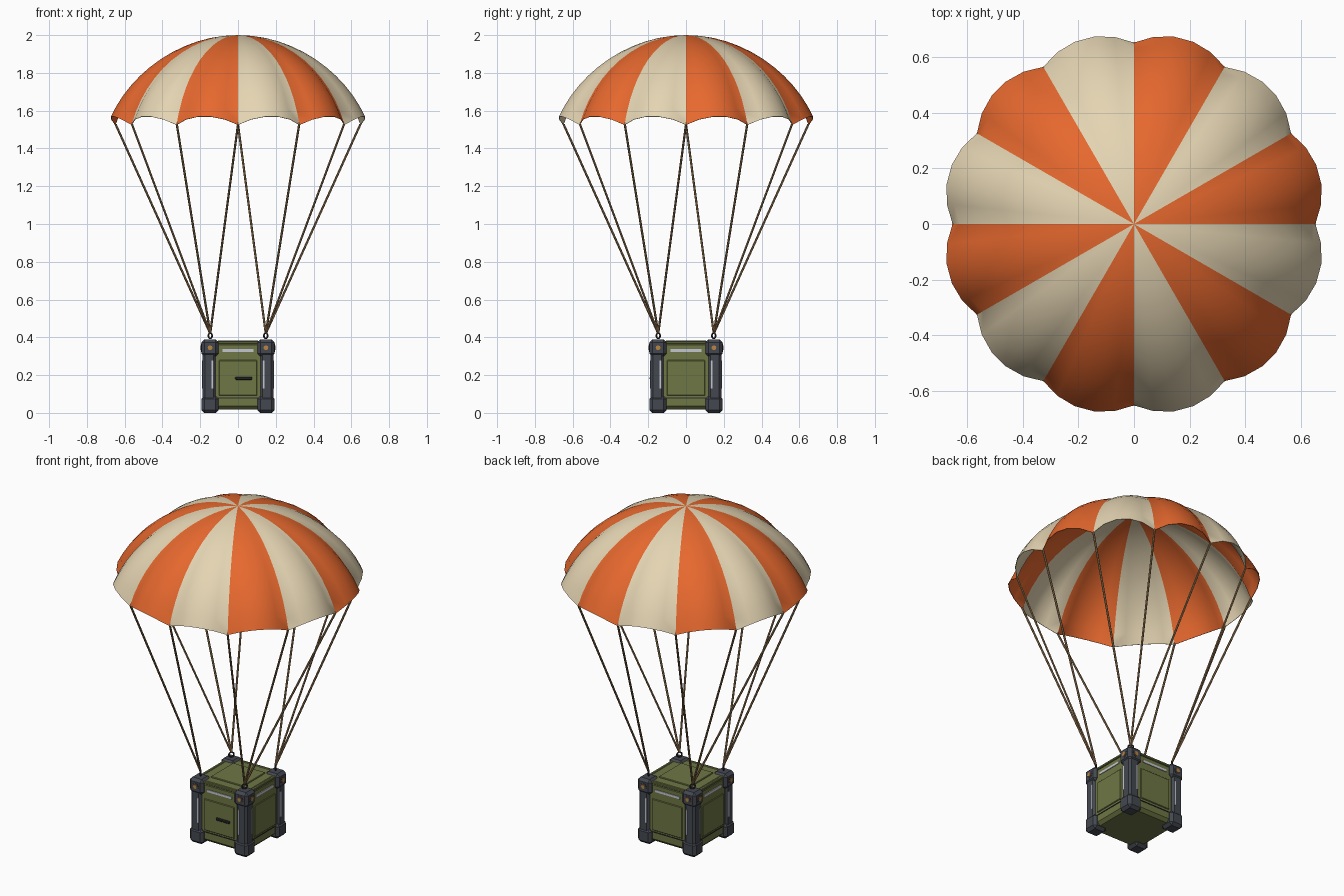
import bpy, bmesh, math
from mathutils import Matrix, Vector

if "Cube" in bpy.data.objects:
    bpy.data.objects.remove(bpy.data.objects["Cube"])


def material(name, r, g, b):
    lin = lambda c: (c / 255 / 12.92) if c < 11 else ((c / 255 + 0.055) / 1.055) ** 2.4
    m = bpy.data.materials.new(name)
    m.diffuse_color = (lin(r), lin(g), lin(b), 1)
    m.use_nodes = True
    m.node_tree.nodes["Principled BSDF"].inputs["Base Color"].default_value = m.diffuse_color
    return m


ORANGE = material("orange cloth", 230, 104, 46)
CREAM = material("cream cloth", 228, 212, 178)
ROPE = material("brown rope", 146, 116, 80)
GREEN = material("olive green", 110, 118, 68)
GREY = material("dark grey metal", 68, 72, 80)
BLACK = material("near black", 42, 43, 47)
SILVER = material("silver strip", 196, 200, 208)
BRONZE = material("bronze bolt", 186, 130, 66)


def smooth_shade(ob, degrees):
    bpy.ops.object.select_all(action='DESELECT')
    ob.select_set(True)
    bpy.context.view_layer.objects.active = ob
    bpy.ops.object.shade_smooth_by_angle(angle=math.radians(degrees))


def finish(bm, name, mats):
    bmesh.ops.recalc_face_normals(bm, faces=bm.faces)
    me = bpy.data.meshes.new(name)
    bm.to_mesh(me)
    bm.free()
    for m in mats:
        me.materials.append(m)
    ob = bpy.data.objects.new(name, me)
    bpy.context.collection.objects.link(ob)
    return ob


def box(name, mat, centre, size, bevel=0.0, turn=0):
    """Bevelled box, turned by quarter turns about the z axis."""
    bm = bmesh.new()
    bmesh.ops.create_cube(bm, size=1)
    bmesh.ops.scale(bm, vec=size, verts=bm.verts)
    if bevel:
        bmesh.ops.bevel(bm, geom=bm.edges[:], offset=bevel, segments=1, affect='EDGES')
    bmesh.ops.translate(bm, vec=centre, verts=bm.verts)
    bmesh.ops.rotate(bm, matrix=Matrix.Rotation(turn * math.pi / 2, 3, 'Z'), verts=bm.verts)
    return finish(bm, name, [mat])


def rod(name, mat, a, b, radius, sides):
    a, b = Vector(a), Vector(b)
    d = b - a
    bm = bmesh.new()
    bmesh.ops.create_cone(bm, cap_ends=True, segments=sides, radius1=radius, radius2=radius,
                          depth=d.length,
                          matrix=Matrix.Translation((a + b) / 2) @ d.to_track_quat('Z', 'Y').to_matrix().to_4x4())
    return finish(bm, name, [mat])


# Canopy: spherical cap of 12 billowed gores with a scalloped hem, as a thin closed shell
GORES, SEGS, RINGS, R, THICK = 12, 5, 12, 0.684, 0.003
n = GORES * SEGS
bm = bmesh.new()


def cloth_layer(inset):
    apex = bm.verts.new((0, 0, 2.0 - inset))
    rows = []
    for j in range(1, RINGS + 1):
        t = j / RINGS
        th = t * math.radians(72.2)
        row = []
        for i in range(n):
            u = (i % SEGS) / SEGS
            bulge = 4 * u * (1 - u)
            a = i * 2 * math.pi / n
            r = (R - inset) * math.sin(th) + 0.038 * bulge * t ** 1.5
            z = 2.0 - R + (R - inset) * math.cos(th) + 0.045 * bulge * t ** 3
            row.append(bm.verts.new((r * math.cos(a), r * math.sin(a), z)))
        rows.append(row)
    for i in range(n):
        k = (i + 1) % n
        stripe = (i // SEGS) % 2
        bm.faces.new((apex, rows[0][i], rows[0][k])).material_index = stripe
        for a, b in zip(rows, rows[1:]):
            bm.faces.new((a[i], b[i], b[k], a[k])).material_index = stripe
    return rows[-1]


outer, inner = cloth_layer(0), cloth_layer(THICK)
for i in range(n):
    k = (i + 1) % n
    bm.faces.new((outer[i], inner[i], inner[k], outer[k])).material_index = (i // SEGS) % 2
smooth_shade(finish(bm, "canopy", [ORANGE, CREAM]), 40)

# Crate body and lid panel
box("crate_body", GREEN, (0, 0, 0.198), (0.348, 0.348, 0.36), 0.018)
box("lid_panel", GREEN, (0, 0, 0.379), (0.215, 0.215, 0.01), 0.003)

for q in range(4):
    # Side details: raised panel, rail, groove and silver strip
    box("side_panel", GREEN, (0, -0.177, 0.185), (0.2, 0.008, 0.188), 0.003, q)
    box("top_rail", GREEN, (0, -0.168, 0.372), (0.22, 0.016, 0.014), 0.003, q)
    box("bottom_groove", BLACK, (0, -0.175, 0.078), (0.21, 0.004, 0.005), 0, q)
    box("light_strip", SILVER, (0, -0.175, 0.33), (0.165, 0.006, 0.014), 0, q)

    # Corner posts with thick end caps
    box("corner_post", GREY, (0.153, -0.153, 0.195), (0.07, 0.07, 0.26), 0.012, q)
    box("top_cap", GREY, (0.148, -0.148, 0.344), (0.092, 0.092, 0.09), 0.016, q)
    box("bottom_cap", GREY, (0.148, -0.148, 0.045), (0.092, 0.092, 0.09), 0.016, q)
    rot = Matrix.Rotation(q * math.pi / 2, 3, 'Z')
    for s in (-1, 1):
        box("post_strip", SILVER, (s * 0.135, -0.187, 0.203), (0.011, 0.006, 0.15), 0, q)
        # Cap bolts on both outer faces of every corner
        x = s * 0.148
        rod("bolt_washer", GREY, rot @ Vector((x, -0.192, 0.345)), rot @ Vector((x, -0.196, 0.345)), 0.022, 8)
        rod("bolt", BRONZE, rot @ Vector((x, -0.194, 0.345)), rot @ Vector((x, -0.199, 0.345)), 0.013, 8)

    # Lifting ring on each corner
    corner = rot @ Vector((0.147, 0.147, 0.408))
    bpy.ops.mesh.primitive_torus_add(major_radius=0.014, minor_radius=0.0045, major_segments=14,
                                     minor_segments=6, location=corner,
                                     rotation=(math.pi / 2, 0, math.radians(135 + 90 * q)))
    ring = bpy.context.object
    ring.name = "lifting_ring"
    ring.data.materials.append(BLACK)

    # Three suspension lines from each corner to the canopy seams
    for deg in (30, 60, 90):
        a = math.radians(deg + 90 * q)
        rod("suspension_line", ROPE, corner + Vector((0, 0, 0.012)),
            (0.648 * math.cos(a), 0.648 * math.sin(a), 1.528), 0.006, 6)

# Door handle on the front only
box("door_handle", BLACK, (0.03, -0.186, 0.183), (0.09, 0.012, 0.016), 0.004)
